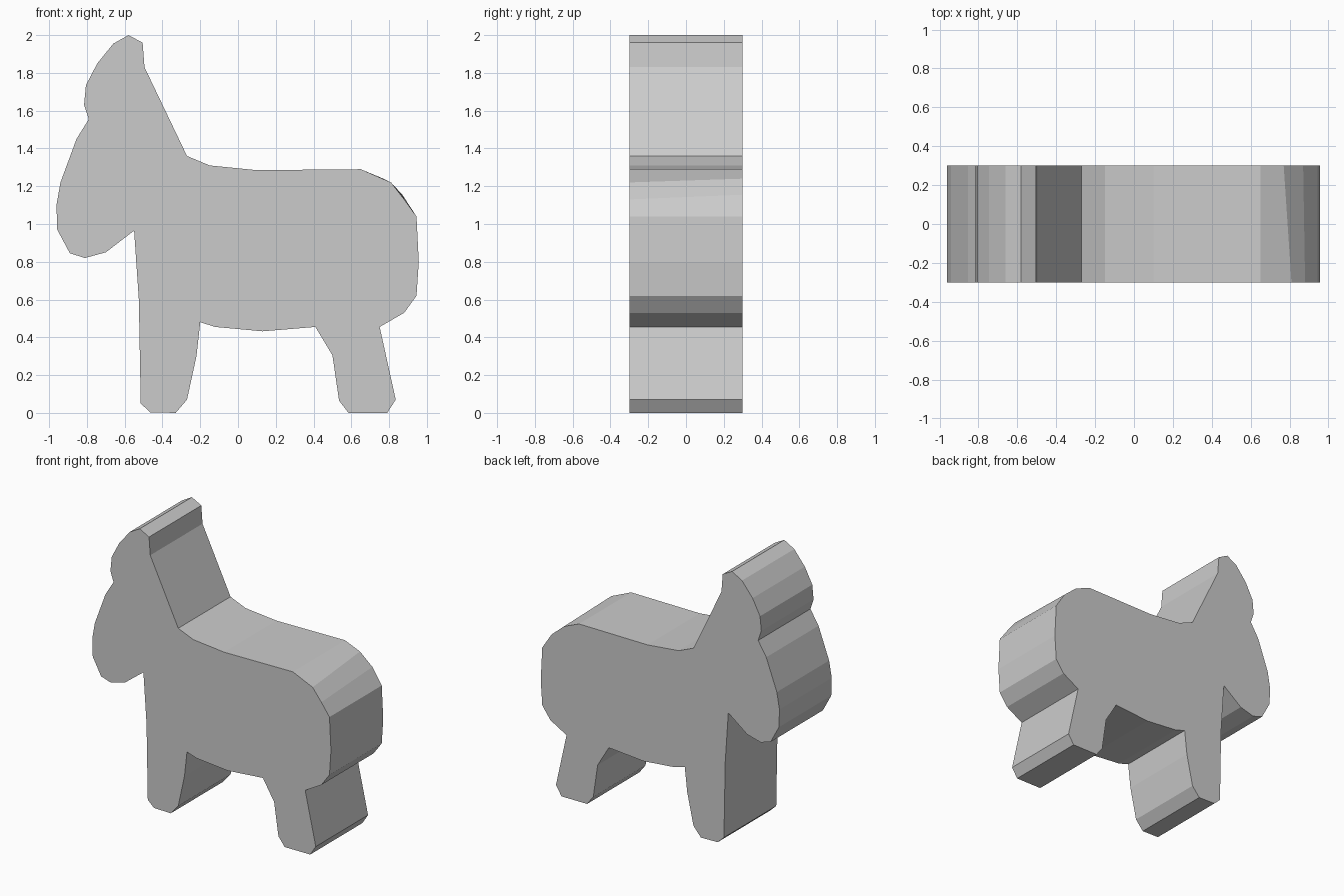
import bpy
import bmesh

if "Cube" in bpy.data.objects:
    bpy.data.objects.remove(bpy.data.objects["Cube"])

DEPTH = 0.3  # half thickness

# Donkey outline (x, z), clockwise from the ear tip
ear_and_back = [(-.58, 2), (-.505, 1.96), (-.495, 1.83), (-.27, 1.36),
                (-.15, 1.31), (.10, 1.285), (.65, 1.29)]
rump = [(.81, 1.22), (.88, 1.13), (.945, 1.04), (.957, .80), (.945, .62),
        (.88, .53), (.75, .455)]
hind_leg = [(.835, .07), (.79, 0), (.585, 0), (.535, .065), (.50, .305), (.41, .455)]
belly = [(.13, .432), (-.12, .455), (-.20, .48)]
front_leg = [(-.22, .30), (-.27, .07), (-.33, 0), (-.465, .003), (-.515, .05),
             (-.525, .60), (-.55, .965)]
head = [(-.70, .85), (-.81, .82), (-.89, .845), (-.957, .97), (-.961, 1.10),
        (-.94, 1.22), (-.855, 1.45), (-.79, 1.555), (-.815, 1.63),
        (-.805, 1.735), (-.745, 1.85), (-.66, 1.955)]
outline = ear_and_back + rump + hind_leg + belly + front_leg + head

# The rump corner is rounder on the far side
far_side = {(.81, 1.22): (.77, 1.24), (.88, 1.13): (.87, 1.155)}

# Two matching side faces joined by a band of quads
bm = bmesh.new()
near = [bm.verts.new((x, -DEPTH, z)) for x, z in outline]
far = [bm.verts.new((x, DEPTH, z)) for x, z in (far_side.get(p, p) for p in outline)]
bm.faces.new(near)
bm.faces.new(far[::-1])
for i in range(len(outline)):
    j = (i + 1) % len(outline)
    bm.faces.new((near[i], far[i], far[j], near[j]))
bmesh.ops.recalc_face_normals(bm, faces=bm.faces)

mesh = bpy.data.meshes.new("donkey_body")
bm.to_mesh(mesh)
bm.free()
bpy.context.collection.objects.link(bpy.data.objects.new("donkey_body", mesh))
